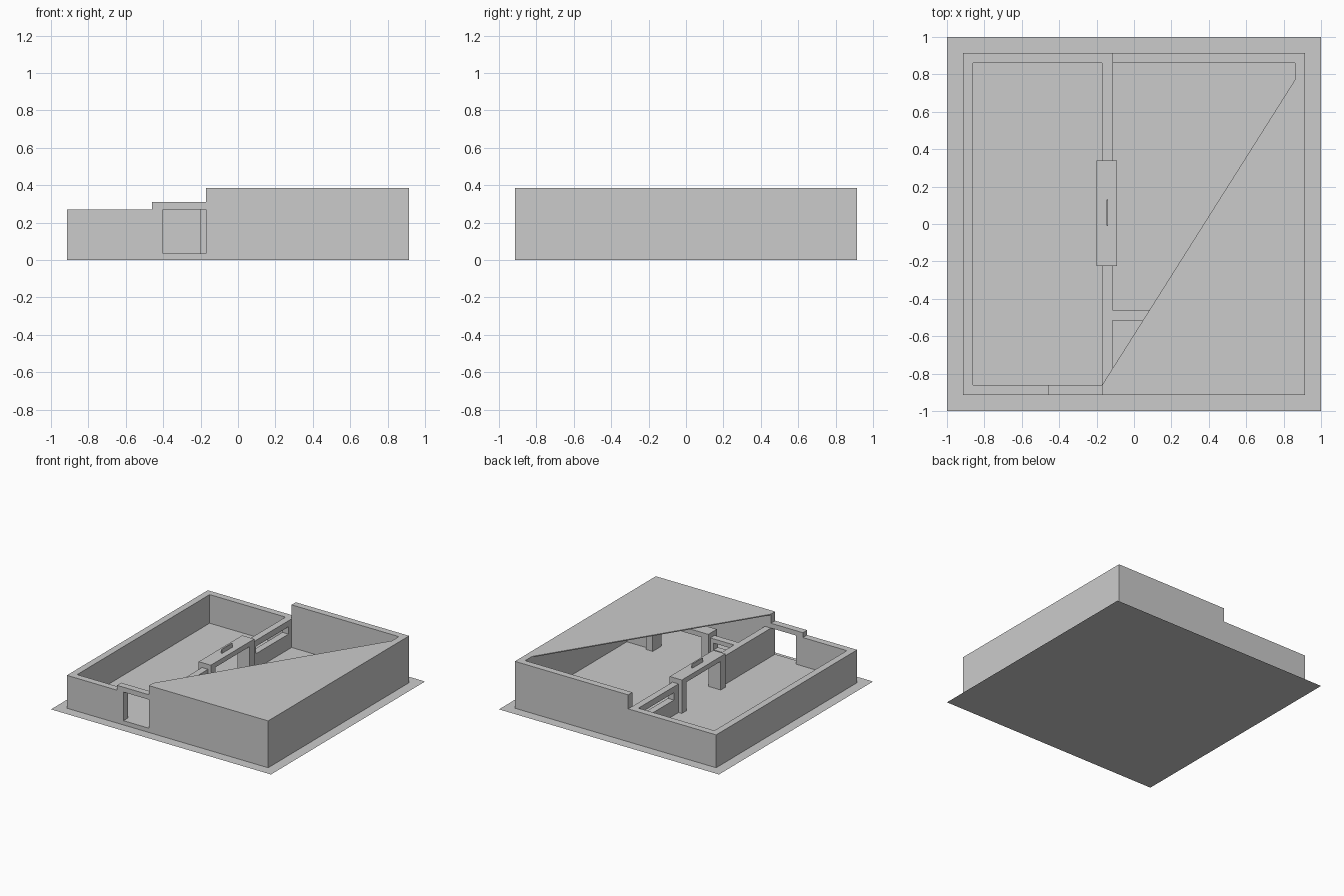
import bpy, bmesh

if "Cube" in bpy.data.objects:
    bpy.data.objects.remove(bpy.data.objects["Cube"])

O, I = 0.915, 0.86           # outer and inner faces of the outside walls
LOW, HIGH, FRAME = 0.27, 0.385, 0.31
FLOOR = 0.035
PX0, PX1 = -0.17, -0.115     # partition faces
CY0, CY1 = -0.515, -0.46     # cross wall faces


def make_object(name, bm):
    bmesh.ops.recalc_face_normals(bm, faces=bm.faces)
    mesh = bpy.data.meshes.new(name)
    bm.to_mesh(mesh)
    bm.free()
    obj = bpy.data.objects.new(name, mesh)
    bpy.context.collection.objects.link(obj)
    return obj


def prism(name, outline, z0, z1):
    """Extrude a flat outline between two heights; a sheet when they match."""
    bm = bmesh.new()
    face = bm.faces.new([bm.verts.new((x, y, z0)) for x, y in outline])
    if z1 > z0:
        ext = bmesh.ops.extrude_face_region(bm, geom=[face])
        verts = [v for v in ext["geom"] if isinstance(v, bmesh.types.BMVert)]
        bmesh.ops.translate(bm, verts=verts, vec=(0, 0, z1 - z0))
    return make_object(name, bm)


def box(name, x0, x1, y0, y1, z0, z1):
    return prism(name, [(x0, y0), (x1, y0), (x1, y1), (x0, y1)], z0, z1)


def slotted_wall(name, x0, x1, y0, y1, along_y, a0, a1, s0=0.16, s1=0.22):
    """Wall with a long narrow window from a0 to a1 along its length."""
    def part(suffix, p0, p1, z0, z1):
        if along_y:
            box(name + suffix, x0, x1, p0, p1, z0, z1)
        else:
            box(name + suffix, p0, p1, y0, y1, z0, z1)
    lo, hi = (y0, y1) if along_y else (x0, x1)
    part("_sill", lo, hi, FLOOR, s0)
    part("_top", lo, hi, s1, LOW)
    part("_end_a", lo, a0, s0, s1)
    part("_end_b", a1, hi, s0, s1)


def portal(name, x0, x1, y0, y1, along_y, post=0.06):
    """Door surround: one upside-down U profile, extruded through the wall."""
    lo, hi = (y0, y1) if along_y else (x0, x1)
    d0, d1 = (x0, x1) if along_y else (y0, y1)
    prof = [(lo, FLOOR), (lo, FRAME), (hi, FRAME), (hi, FLOOR),
            (hi - post, FLOOR), (hi - post, LOW), (lo + post, LOW), (lo + post, FLOOR)]
    bm = bmesh.new()
    pt = lambda a, z, d: (d, a, z) if along_y else (a, d, z)
    face = bm.faces.new([bm.verts.new(pt(a, z, d0)) for a, z in prof])
    ext = bmesh.ops.extrude_face_region(bm, geom=[face])
    verts = [v for v in ext["geom"] if isinstance(v, bmesh.types.BMVert)]
    bmesh.ops.translate(bm, verts=verts, vec=pt(0, 0, d1 - d0))
    return make_object(name, bm)


# Ground sheet and raised floor
box("ground_sheet", -1, 1, -1, 1, 0, 0)
box("floor", -I, I, -I, I, FLOOR, FLOOR)

# Low outside walls (left room)
prism("low_wall", [(-0.46, -O), (-O, -O), (-O, O), (PX1, O),
                   (PX1, I), (-I, I), (-I, -I), (-0.46, -I)], 0, LOW)

# High outside walls (right room)
prism("high_wall", [(PX0, -O), (O, -O), (O, O), (PX1, O),
                    (PX1, I), (I, I), (I, -I), (PX0, -I)], 0, HIGH)

# Front doorway
box("front_door_sill", -0.46, PX0, -O, -I, 0, FLOOR)
box("front_door_post", -0.46, -0.40, -O, -I, FLOOR, LOW)
box("front_door_lintel", -0.46, PX0, -O, -I, LOW, FRAME)

# Cutaway roof
prism("roof", [(PX0, -I), (I, -I), (I, 0.77)], HIGH - 0.008, HIGH)

# Partition between the rooms
slotted_wall("partition_back", PX0, PX1, 0.34, I, True, 0.40, 0.82)
box("partition_front", PX0, PX1, -I, -0.225, FLOOR, LOW)
portal("partition_door_frame", -0.20, -0.09, -0.225, 0.34, True)

# Cross wall under the roof
slotted_wall("cross_wall", PX1, 0.10, CY0, CY1, False, -0.08, 0.07, 0.18, 0.235)
portal("cross_door_frame", 0.10, 0.665, CY0 - 0.028, CY1 + 0.028, False)
box("cross_wall_end", 0.665, I, CY0, CY1, FLOOR, LOW)

# Rounded tab standing on the partition door frame
tab = box("door_tab", -0.148, -0.138, -0.01, 0.13, FRAME, FRAME + 0.035)
bevel = tab.modifiers.new("round", "BEVEL")
bevel.width = 0.004
bevel.segments = 2
